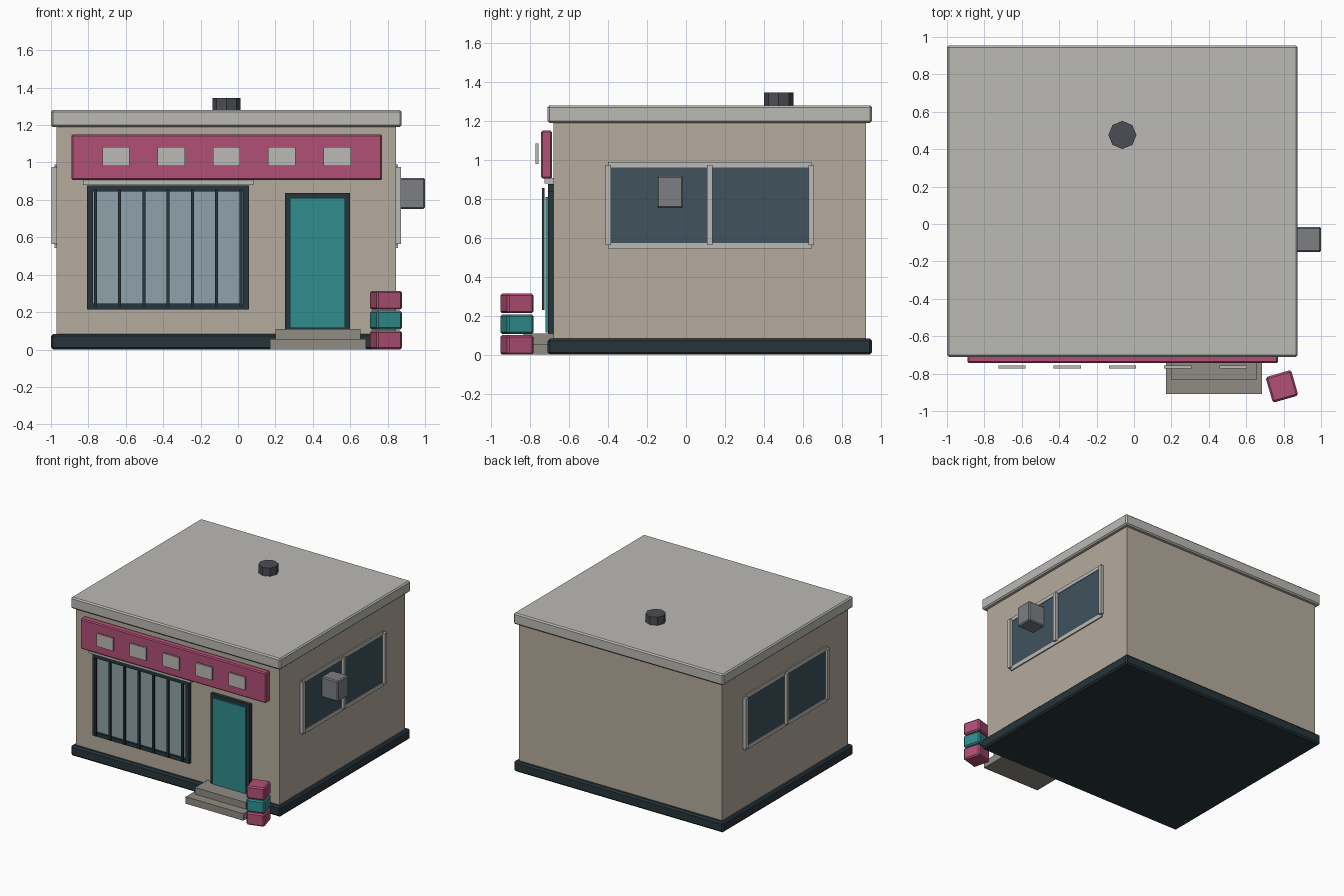
import bpy
from math import radians

if "Cube" in bpy.data.objects:
    bpy.data.objects.remove(bpy.data.objects["Cube"])


def mat(name, r, g, b):
    m = bpy.data.materials.new(name)
    m.diffuse_color = (r, g, b, 1)
    m.use_nodes = True
    m.node_tree.nodes["Principled BSDF"].inputs["Base Color"].default_value = m.diffuse_color
    return m


WALL = mat("plaster", 0.46, 0.41, 0.34)
TRIM = mat("pale_trim", 0.50, 0.49, 0.46)
DARK = mat("dark_trim", 0.02, 0.035, 0.042)
PINK = mat("raspberry", 0.44, 0.08, 0.18)
TEAL = mat("teal", 0.03, 0.27, 0.27)
GLASS = mat("shop_glass", 0.28, 0.36, 0.40)
SIDE_GLASS = mat("side_glass", 0.05, 0.085, 0.11)
STONE = mat("step_stone", 0.28, 0.26, 0.23)
METAL = mat("metal", 0.20, 0.21, 0.23)
VENT = mat("vent_metal", 0.07, 0.075, 0.09)


def box(name, x, y, z, material, bevel=0.0, rot=0.0):
    """Box from (min, max) ranges on each axis."""
    loc = [(a + b) / 2 for a, b in (x, y, z)]
    bpy.ops.mesh.primitive_cube_add(size=1, location=loc, rotation=(0, 0, rot))
    ob = bpy.context.object
    ob.name = name
    ob.scale = [b - a for a, b in (x, y, z)]
    bpy.ops.object.transform_apply(location=False, rotation=False, scale=True)
    ob.data.materials.append(material)
    if bevel:
        mod = ob.modifiers.new("edge", "BEVEL")
        mod.width = bevel
        mod.segments = 1
    return ob


def frame(name, x, y, z, w, material):
    """Rectangular frame facing the front, border width w."""
    box(name + "_left", (x[0], x[0] + w), y, z, material)
    box(name + "_right", (x[1] - w, x[1]), y, z, material)
    inner = (x[0] + w, x[1] - w)
    box(name + "_top", inner, y, (z[1] - w, z[1]), material)
    box(name + "_bottom", inner, y, (z[0], z[0] + w), material)


# Building shell
box("plinth", (-1, 0.875), (-0.71, 0.955), (0, 0.083), DARK, 0.012)
box("walls", (-0.97, 0.845), (-0.68, 0.925), (0.05, 1.22), WALL)
box("roof_slab", (-1, 0.875), (-0.71, 0.955), (1.19, 1.28), TRIM, 0.01)

# Roof vent
bpy.ops.mesh.primitive_cylinder_add(vertices=8, radius=0.075, depth=0.075,
                                    location=(-0.062, 0.476, 1.308))
vent = bpy.context.object
vent.name = "roof_vent"
vent.data.materials.append(VENT)

# Sign board with blank plates
box("sign_board", (-0.89, 0.77), (-0.744, -0.687), (0.905, 1.15), PINK, 0.008)
for i in range(5):
    cx = -0.652 + 0.2955 * i
    box(f"sign_plate_{i}", (cx - 0.073, cx + 0.073), (-0.772, -0.757),
        (0.98, 1.083), TRIM)

# Shop window with bars
box("shop_glass", (-0.79, 0.04), (-0.695, -0.675), (0.23, 0.86), GLASS)
frame("shop_frame", (-0.807, 0.058), (-0.708, -0.675), (0.214, 0.877), 0.032, DARK)
for i in range(7):
    cx = -0.763 + 0.1297 * i
    box(f"window_bar_{i}", (cx - 0.008, cx + 0.008), (-0.738, -0.725),
        (0.23, 0.855), DARK)
box("window_hood", (-0.83, 0.083), (-0.725, -0.675), (0.88, 0.906), TRIM)

# Door and steps
frame("door_frame", (0.25, 0.60), (-0.708, -0.675), (0.11, 0.837), 0.028, DARK)
box("door", (0.278, 0.572), (-0.72, -0.675), (0.115, 0.81), TEAL)
box("lower_step", (0.17, 0.685), (-0.91, -0.68), (0, 0.056), STONE)
box("upper_step", (0.20, 0.655), (-0.834, -0.68), (0.056, 0.11), STONE)

# Side windows, mirrored about the middle of the building
MID = -0.0625
for side, s in (("right", 1), ("left", -1)):
    def out(a, b):
        return tuple(sorted((MID + s * (a - MID), MID + s * (b - MID))))
    box(f"{side}_glass", out(0.835, 0.85), (-0.40, 0.645), (0.56, 0.98), SIDE_GLASS)
    for j, cy in enumerate((-0.40, 0.122, 0.643)):
        box(f"{side}_post_{j}", out(0.84, 0.872), (cy - 0.014, cy + 0.014),
            (0.563, 0.975), TRIM)
    box(f"{side}_head", out(0.835, 0.855), (-0.40, 0.643), (0.96, 0.988), TRIM)
    box(f"{side}_sill", out(0.835, 0.855), (-0.40, 0.643), (0.543, 0.574), TRIM)

# Wall-mounted cooling unit
box("cooling_unit", (0.848, 1.0), (-0.15, -0.015), (0.752, 0.918), METAL, 0.008)

# Stacked crates beside the steps
for i, m in enumerate((PINK, TEAL, PINK)):
    z = 0.1065 * i
    box(f"crate_{i}", (0.72, 0.862), (-0.939, -0.797), (z, z + 0.101), m, 0.01,
        radians(16))
